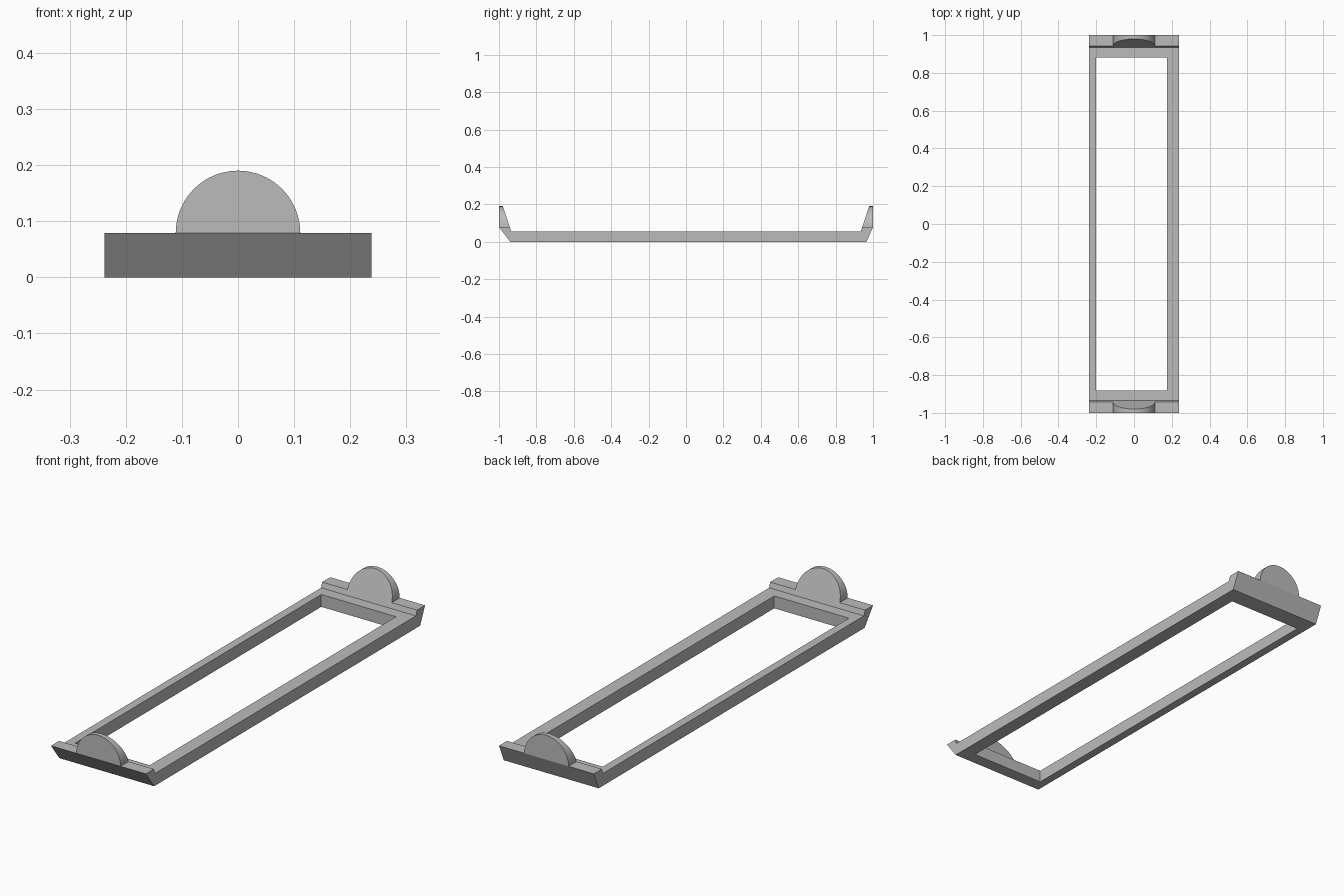
import bpy, bmesh, math

cube = bpy.data.objects.get("Cube")
if cube:
    bpy.data.objects.remove(cube, do_unlink=True)

grey = bpy.data.materials.new("plain grey")
grey.use_nodes = True
colour = (0.5, 0.5, 0.5, 1)
grey.diffuse_color = colour
grey.node_tree.nodes["Principled BSDF"].inputs["Base Color"].default_value = colour


def prism(name, ring_a, ring_b):
    """Closed solid between two matching rings of points."""
    bm = bmesh.new()
    a = [bm.verts.new(p) for p in ring_a]
    b = [bm.verts.new(p) for p in ring_b]
    bm.faces.new(a)
    bm.faces.new(b[::-1])
    for i in range(len(a)):
        j = (i + 1) % len(a)
        bm.faces.new((a[j], a[i], b[i], b[j]))
    bmesh.ops.recalc_face_normals(bm, faces=bm.faces)
    mesh = bpy.data.meshes.new(name)
    bm.to_mesh(mesh)
    bm.free()
    mesh.materials.append(grey)
    obj = bpy.data.objects.new(name, mesh)
    bpy.context.collection.objects.link(obj)
    return obj


def activate(obj):
    bpy.ops.object.select_all(action="DESELECT")
    obj.select_set(True)
    bpy.context.view_layer.objects.active = obj


HALF_WIDTH, SHOULDER, DECK = 0.238, 0.079, 0.056


def inner_y(z):
    """Sloped inner face shared by the end lips and tabs."""
    return 0.935 + (z - DECK) * 0.333


# Frame: side profile swept across the width
profile = [(-0.94, 0), (0.965, 0), (1, SHOULDER), (inner_y(SHOULDER), SHOULDER),
           (inner_y(DECK), DECK), (-inner_y(DECK), DECK),
           (-inner_y(SHOULDER), SHOULDER), (-1, SHOULDER)]
frame = prism("frame", *[[(x, y, z) for y, z in profile]
                         for x in (-HALF_WIDTH, HALF_WIDTH)])

# Long opening, slightly off centre
corners = [(-0.2, -0.882), (0.175, -0.882), (0.175, 0.882), (-0.2, 0.882)]
cutter = prism("opening_cutter", *[[(x, y, z) for x, y in corners] for z in (-0.1, 0.3)])
cutter.hide_render = True
cut = frame.modifiers.new("opening", "BOOLEAN")
cut.operation = "DIFFERENCE"
cut.solver = "EXACT"
cut.object = cutter
activate(frame)
bpy.ops.object.modifier_apply(modifier=cut.name)
bpy.data.objects.remove(cutter, do_unlink=True)

# Half-round tabs, upright outside and sloped inside
RADIUS, STEPS = 0.111, 40
arc = [(RADIUS * math.cos(math.pi * i / STEPS),
        SHOULDER + RADIUS * math.sin(math.pi * i / STEPS)) for i in range(STEPS + 1)]
for name, side in (("front_tab", -1), ("back_tab", 1)):
    tab = prism(name, [(x, side, z) for x, z in arc],
                [(x, side * inner_y(z), z) for x, z in arc])
    activate(tab)
    bpy.ops.object.shade_smooth_by_angle(angle=math.radians(30))
